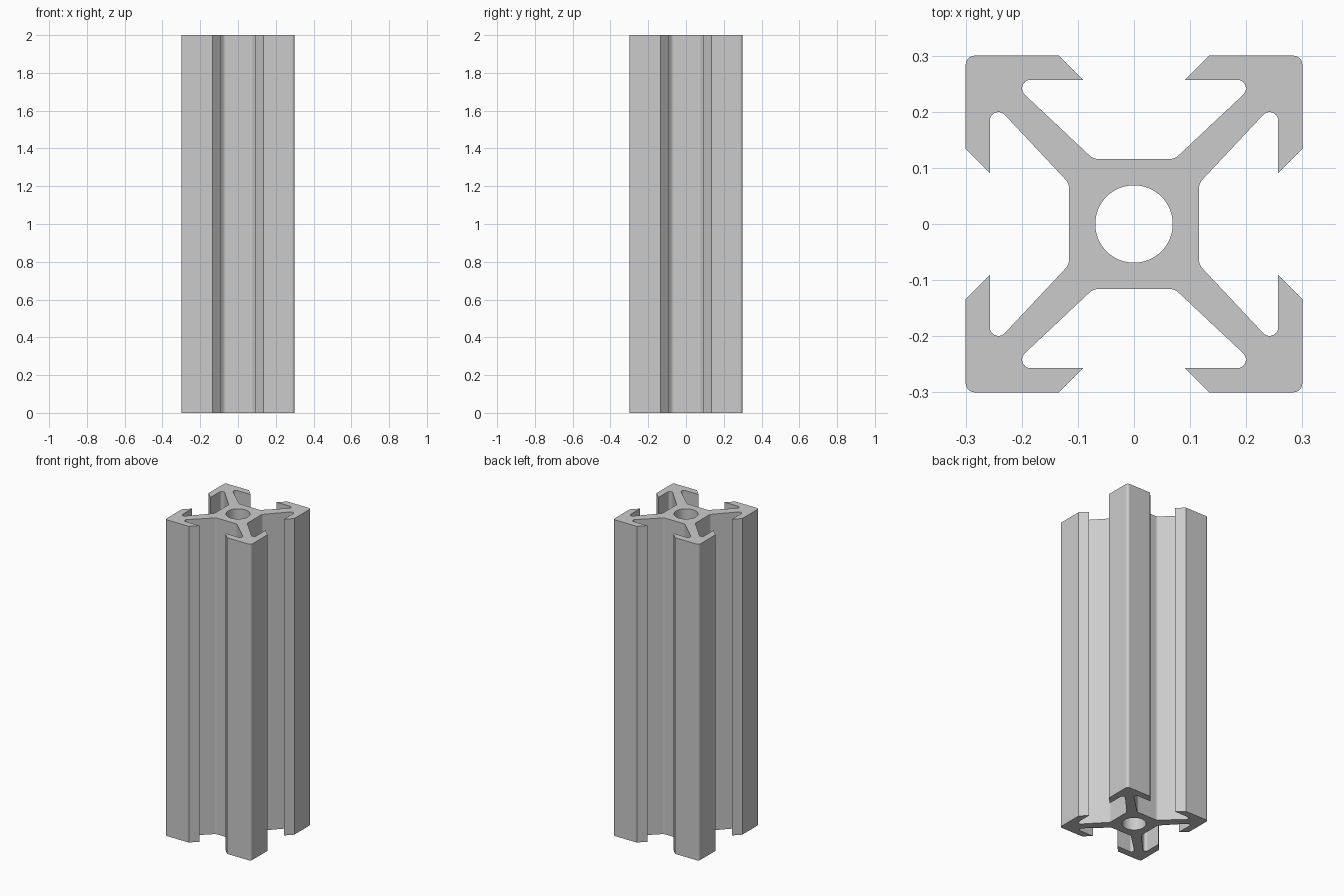
import bpy, bmesh, math
from mathutils import Vector, Matrix

if "Cube" in bpy.data.objects:
    bpy.data.objects.remove(bpy.data.objects["Cube"], do_unlink=True)

HEIGHT, HALF, BORE = 2.0, 0.3, 0.069


def fillet(prev, corner, nxt, radius, steps=7):
    """Replace a corner by a tangent arc."""
    if radius == 0:
        return [corner]
    a, b = (prev - corner).normalized(), (nxt - corner).normalized()
    half = a.angle(b) / 2
    centre = corner + (a + b).normalized() * radius / math.sin(half)
    reach = radius / math.tan(half)
    start = (corner + a * reach - centre).normalized()
    end = (corner + b * reach - centre).normalized()
    return [centre + start.slerp(end, i / steps) * radius for i in range(steps + 1)]


def profile():
    """One T-slot side, mirrored, then turned around the four sides."""
    side = [(-HALF, HALF, 0.016), (-0.134, HALF, 0), (-0.091, 0.257, 0),
            (-0.223, 0.257, 0.0154), (-0.0727, 0.116, 0.022)]
    side += [(-x, y, r) for x, y, r in reversed(side[1:])]
    corners = []
    for k in range(4):
        turn = Matrix.Rotation(-k * math.pi / 2, 3, 'Z')
        corners += [(turn @ Vector((x, y, 0)), r) for x, y, r in side]
    points = []
    for i, (p, r) in enumerate(corners):
        points += fillet(corners[i - 1][0], p, corners[(i + 1) % len(corners)][0], r)
    return points


def add_loop(bm, points):
    verts = [bm.verts.new(p) for p in points]
    return [bm.edges.new((v, verts[(i + 1) % len(verts)])) for i, v in enumerate(verts)]


# Slotted section with a round bore, extruded upward
bm = bmesh.new()
edges = add_loop(bm, profile())
segments = 64
edges += add_loop(bm, [Vector((BORE * math.cos(t), BORE * math.sin(t), 0))
                       for t in (math.tau * i / segments for i in range(segments))])
bmesh.ops.triangle_fill(bm, edges=edges, use_beauty=True, normal=(0, 0, -1))
top = bmesh.ops.extrude_face_region(bm, geom=bm.faces[:], use_keep_orig=True)
bmesh.ops.translate(bm, vec=(0, 0, HEIGHT),
                    verts=[g for g in top["geom"] if isinstance(g, bmesh.types.BMVert)])
bmesh.ops.recalc_face_normals(bm, faces=bm.faces[:])
mesh = bpy.data.meshes.new("slotted_rail")
bm.to_mesh(mesh)
bm.free()
rail = bpy.data.objects.new("slotted_rail", mesh)
bpy.context.collection.objects.link(rail)

# Aluminium colour
grey = (0.6, 0.6, 0.6, 1)
mat = bpy.data.materials.new("aluminium_grey")
mat.use_nodes = True
mat.diffuse_color = grey
mat.node_tree.nodes["Principled BSDF"].inputs["Base Color"].default_value = grey
mesh.materials.append(mat)

# Smooth rounded corners, crisp edges
bpy.ops.object.select_all(action='DESELECT')
rail.select_set(True)
bpy.context.view_layer.objects.active = rail
bpy.ops.object.shade_smooth_by_angle(angle=math.radians(25))
weighted = rail.modifiers.new("flat_faces", 'WEIGHTED_NORMAL')
weighted.keep_sharp = True
